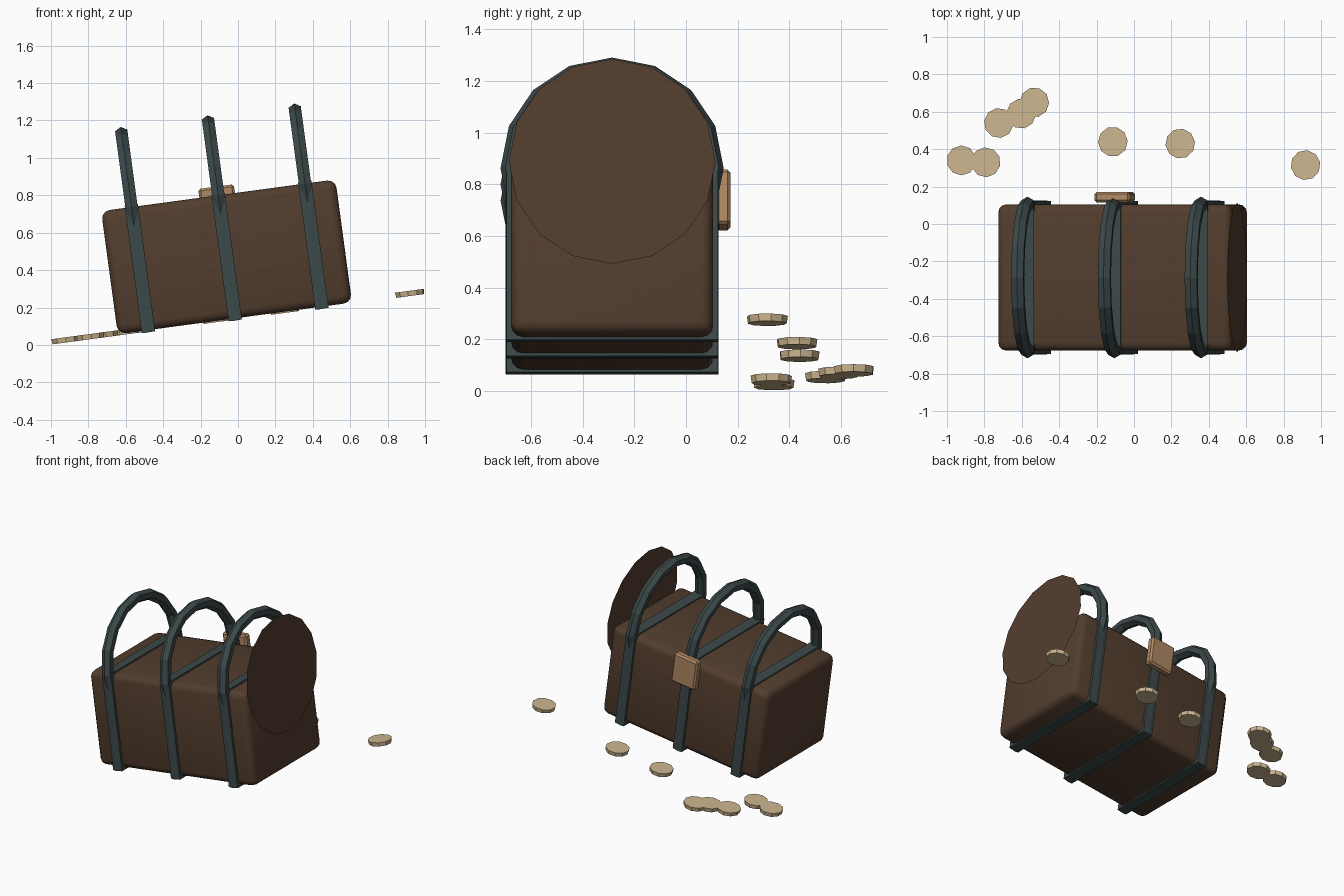
import bpy, bmesh, math
from mathutils import Matrix, Vector

if "Cube" in bpy.data.objects:
    bpy.data.objects.remove(bpy.data.objects["Cube"])

# Everything sits on a slope: local frame centred on the chest
TILT = math.radians(7.7)
FRAME = Matrix.Translation((-0.061, -0.286, 0.471)) @ Matrix.Rotation(-TILT, 4, 'Y')
L, W, H = 1.264, 0.782, 0.664
TOP = H / 2


def material(name, rgb):
    m = bpy.data.materials.new(name)
    m.diffuse_color = (*rgb, 1)
    m.use_nodes = True
    m.node_tree.nodes["Principled BSDF"].inputs["Base Color"].default_value = m.diffuse_color
    return m


BROWN = material("brown_leather", (0.085, 0.047, 0.027))
SLATE = material("slate_metal", (0.045, 0.066, 0.068))
TAN = material("tan_brass", (0.43, 0.25, 0.125))
GOLD = material("pale_gold", (0.60, 0.46, 0.27))


def finish(name, bm, mat, bevel=0, segments=2, smooth=False):
    bmesh.ops.recalc_face_normals(bm, faces=bm.faces)
    mesh = bpy.data.meshes.new(name)
    bm.to_mesh(mesh)
    bm.free()
    mesh.materials.append(mat)
    ob = bpy.data.objects.new(name, mesh)
    bpy.context.collection.objects.link(ob)
    ob.matrix_world = FRAME
    if bevel:
        mod = ob.modifiers.new("rounded_edges", 'BEVEL')
        mod.width, mod.segments = bevel, segments
    if smooth:
        for p in mesh.polygons:
            p.use_smooth = True
    return ob


def box(name, center, size, mat, bevel, segments=2, smooth=False):
    bm = bmesh.new()
    bmesh.ops.create_cube(bm, size=1, matrix=Matrix.Translation(center) @ Matrix.Diagonal((*size, 1)))
    return finish(name, bm, mat, bevel, segments, smooth)


def sweep(name, rings, mat, closed):
    """Skin a list of equal-length point rings."""
    bm = bmesh.new()
    loops = [[bm.verts.new(p) for p in ring] for ring in rings]
    n = len(loops[0])
    for i in range(len(loops) - (0 if closed else 1)):
        a, b = loops[i], loops[(i + 1) % len(loops)]
        for j in range(n):
            k = (j + 1) % n
            bm.faces.new((a[j], a[k], b[k], b[j]))
    if not closed:
        bm.faces.new(loops[0])
        bm.faces.new(loops[-1])
    return finish(name, bm, mat)


# Chest body
box("chest_body", (0, 0, 0), (L, W, H), BROWN, 0.045, 3, True)

# Three straps round the body, each with a ridged arch above
for tag, x in (("left", -0.468), ("middle", 0.0), ("right", 0.468)):
    rings = []
    for sy, sz in ((-1, -1), (1, -1), (1, 1), (-1, 1)):
        rings.append([(x + dx, sy * (W / 2 + d), sz * (H / 2 + d * 0.6))
                      for dx, d in ((-0.036, -0.03), (0.036, -0.03), (0.036, 0.018), (-0.012, 0.021), (-0.036, 0.018))])
    sweep("strap_" + tag, rings, SLATE, True)

    rings = []
    for i in range(-1, 10):
        a = i * math.pi / 8
        ring = []
        for j in range(6):
            b = j * math.pi / 3
            r = 0.394 + 0.038 * math.cos(b)
            ring.append((x + 0.038 * math.sin(b), r * math.cos(a), TOP + r * math.sin(a)))
        rings.append(ring)
    sweep("arch_" + tag, rings, SLATE, False)

# Round end panel standing at the right end
bm = bmesh.new()
bmesh.ops.create_circle(bm, cap_ends=True, radius=0.4, segments=16,
                        matrix=Matrix.Translation((0.663, 0, TOP)) @ Matrix.Rotation(math.pi / 2, 4, 'Y'))
finish("end_panel", bm, BROWN)

# Lock plate on the back
box("lock_plate", (-0.006, 0.430, 0.272), (0.192, 0.056, 0.215), TAN, 0.012, 1)

# Scattered coins lying on the slope (x, y as seen from above)
COINS = [(-0.92, 0.34), (-0.79, 0.33), (-0.72, 0.54), (-0.60, 0.59),
         (-0.53, 0.65), (-0.11, 0.44), (0.25, 0.43), (0.92, 0.315)]
for i, (x, y) in enumerate(COINS):
    bm = bmesh.new()
    pos = Vector(((x + 0.061) / math.cos(TILT) - 0.045, y + 0.286, -0.325))
    bmesh.ops.create_cone(bm, cap_ends=True, segments=10, radius1=0.076, radius2=0.080, depth=0.028,
                          matrix=Matrix.Translation(pos) @ Matrix.Rotation(i * 0.7, 4, 'Z'))
    finish("coin_%d" % (i + 1), bm, GOLD)
